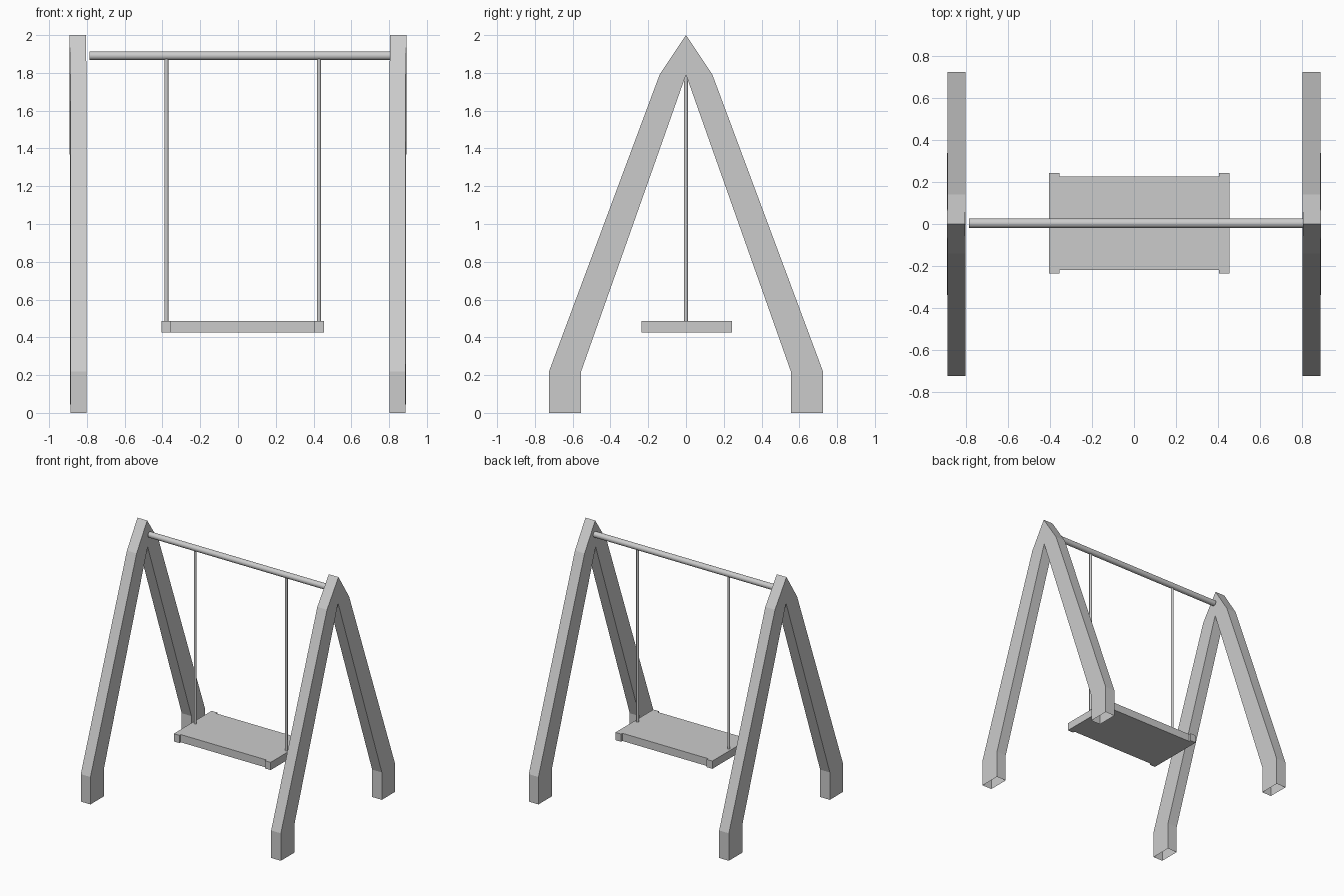
import bpy, bmesh
from math import pi

if "Cube" in bpy.data.objects:
    bpy.data.objects.remove(bpy.data.objects["Cube"])


def make_object(name, bm):
    bmesh.ops.recalc_face_normals(bm, faces=bm.faces)
    mesh = bpy.data.meshes.new(name)
    bm.to_mesh(mesh)
    bm.free()
    ob = bpy.data.objects.new(name, mesh)
    bpy.context.collection.objects.link(ob)
    return ob


def extrude_outline(bm, points, offset):
    face = bm.faces.new([bm.verts.new(p) for p in points])
    new = bmesh.ops.extrude_face_region(bm, geom=[face], use_keep_orig=True)
    verts = [v for v in new["geom"] if isinstance(v, bmesh.types.BMVert)]
    bmesh.ops.translate(bm, verts=verts, vec=offset)


def rod(name, radius, length, sides, location, rotation=(0, 0, 0)):
    bpy.ops.mesh.primitive_cylinder_add(vertices=sides, radius=radius, depth=length,
                                        location=location, rotation=rotation)
    ob = bpy.context.object
    ob.name = name
    bpy.ops.object.shade_smooth_by_angle(angle=0.8)


# A-frame sides: one bent outline, open under the feet, peak leaning slightly outward
half = [(0.555, 0), (0.725, 0), (0.725, 0.22), (0.14, 1.79)]
inner = (0.555, 0.22)
outline = ([(0, 1.79), inner] + half + [(0, 2.0)]
           + [(-y, z) for y, z in reversed(half)] + [(-inner[0], inner[1])])
for side, label in ((-1, "left"), (1, "right")):
    bm = bmesh.new()
    extrude_outline(bm, [(side * 0.802, y, z) for y, z in outline], (side * 0.086, 0, 0))
    for v in bm.verts:
        if v.co.z > 1.9:
            v.co.x += side * 0.004
    bmesh.ops.recalc_face_normals(bm, faces=bm.faces)
    feet = [f for f in bm.faces if all(v.co.z < 0.001 for v in f.verts)]
    bmesh.ops.delete(bm, geom=feet, context="FACES")
    make_object(label + "_frame", bm)

# Swing parts share a slightly offset centre
CX, CY = 0.025, 0.004

# Top bar
rod("top_bar", 0.023, 1.624, 24, (CX, CY, 1.891), (0, pi / 2, 0))

# Hanging rods
for side, label in ((-1, "left"), (1, "right")):
    rod(label + "_hanger", 0.0105, 1.41, 16, (CX + side * 0.404, 0, 1.185))

# Seat board with wider ends
quarter = [(0.43, 0.24), (0.38, 0.24), (0.38, 0.223)]
top = quarter + [(-x, y) for x, y in reversed(quarter)]
seat = top + [(x, -y) for x, y in reversed(top)]
bm = bmesh.new()
extrude_outline(bm, [(CX + x, CY + y, 0.425) for x, y in seat], (0, 0, 0.062))
make_object("seat", bm)
